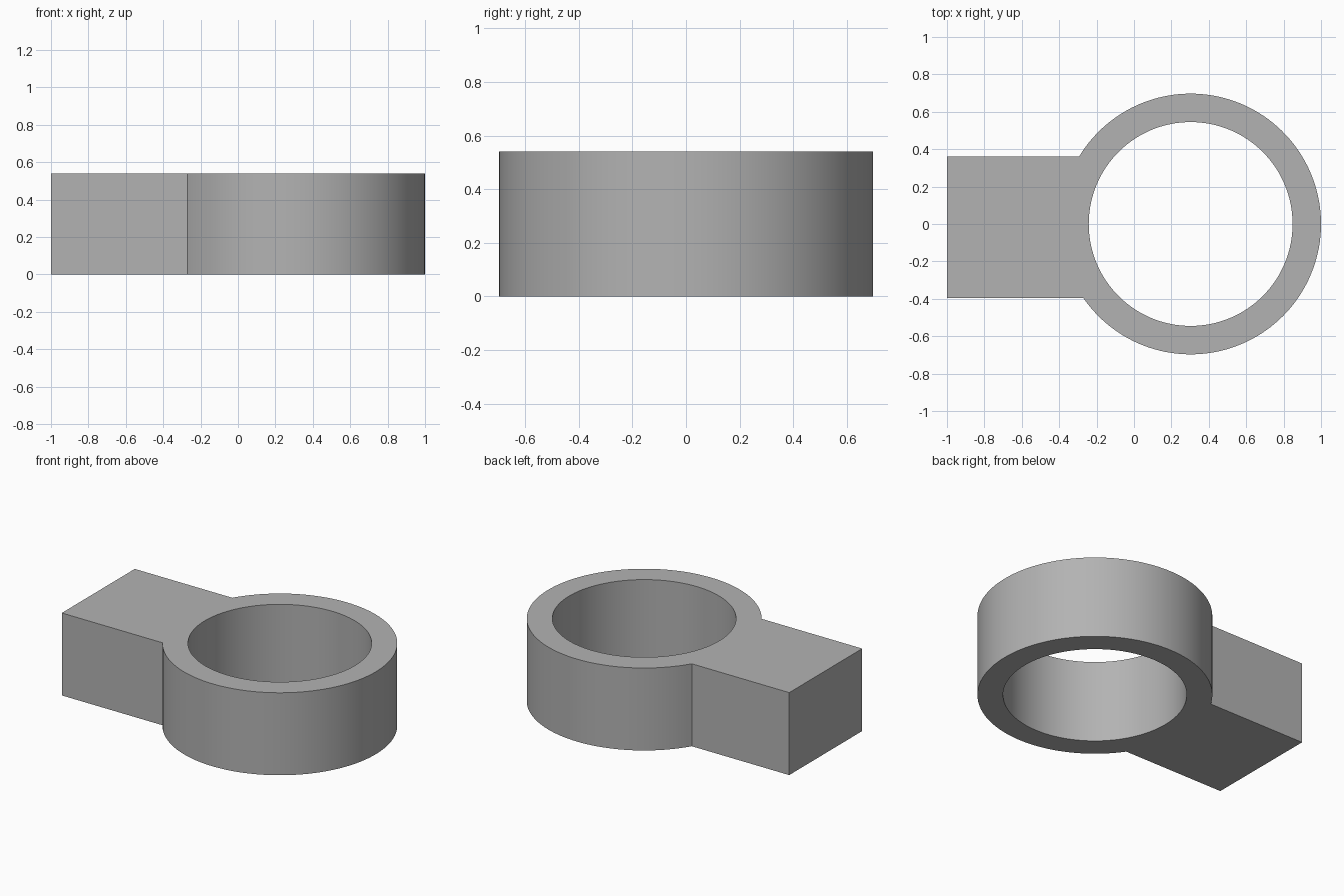
import bpy, bmesh, math

if "Cube" in bpy.data.objects:
    bpy.data.objects.remove(bpy.data.objects["Cube"], do_unlink=True)

HEIGHT = 0.54
CENTRE_X, OUTER_R, INNER_R = 0.303, 0.697, 0.545
HANDLE_END, HANDLE_FRONT, HANDLE_BACK = -1.0, -0.395, 0.36

grey = bpy.data.materials.new("plain grey")
grey.use_nodes = True
colour = (0.45, 0.45, 0.45, 1)
grey.diffuse_color = colour
grey.node_tree.nodes["Principled BSDF"].inputs["Base Color"].default_value = colour


def arc(radius, start, end, steps):
    """Points on a circle around the ring centre."""
    angles = [start + (end - start) * i / steps for i in range(steps + 1)]
    return [(CENTRE_X + radius * math.cos(a), radius * math.sin(a)) for a in angles]


def prism(name, outline, bottom, top):
    """Extrude a flat outline upwards."""
    bm = bmesh.new()
    face = bm.faces.new([bm.verts.new((x, y, bottom)) for x, y in outline])
    lifted = bmesh.ops.extrude_face_region(bm, geom=[face])["geom"]
    verts = [v for v in lifted if isinstance(v, bmesh.types.BMVert)]
    bmesh.ops.translate(bm, verts=verts, vec=(0, 0, top - bottom))
    bmesh.ops.recalc_face_normals(bm, faces=bm.faces)
    mesh = bpy.data.meshes.new(name)
    bm.to_mesh(mesh)
    bm.free()
    mesh.materials.append(grey)
    obj = bpy.data.objects.new(name, mesh)
    bpy.context.collection.objects.link(obj)
    return obj


# Ring and block handle share one outline
start = -math.pi - math.asin(HANDLE_FRONT / OUTER_R)
end = math.pi - math.asin(HANDLE_BACK / OUTER_R)
outline = arc(OUTER_R, start, end, 120)
outline += [(HANDLE_END, HANDLE_BACK), (HANDLE_END, HANDLE_FRONT)]
body = prism("ring_with_handle", outline, 0, HEIGHT)

# Round through hole
cutter = prism("hole_cutter", arc(INNER_R, 0, math.tau, 128)[:-1], -0.1, HEIGHT + 0.1)
cut = body.modifiers.new("hole", "BOOLEAN")
cut.operation = "DIFFERENCE"
cut.solver = "EXACT"
cut.object = cutter

bpy.ops.object.select_all(action="DESELECT")
body.select_set(True)
bpy.context.view_layer.objects.active = body
bpy.ops.object.modifier_apply(modifier=cut.name)
bpy.data.objects.remove(cutter, do_unlink=True)
bpy.ops.object.shade_smooth_by_angle(angle=math.radians(30))
